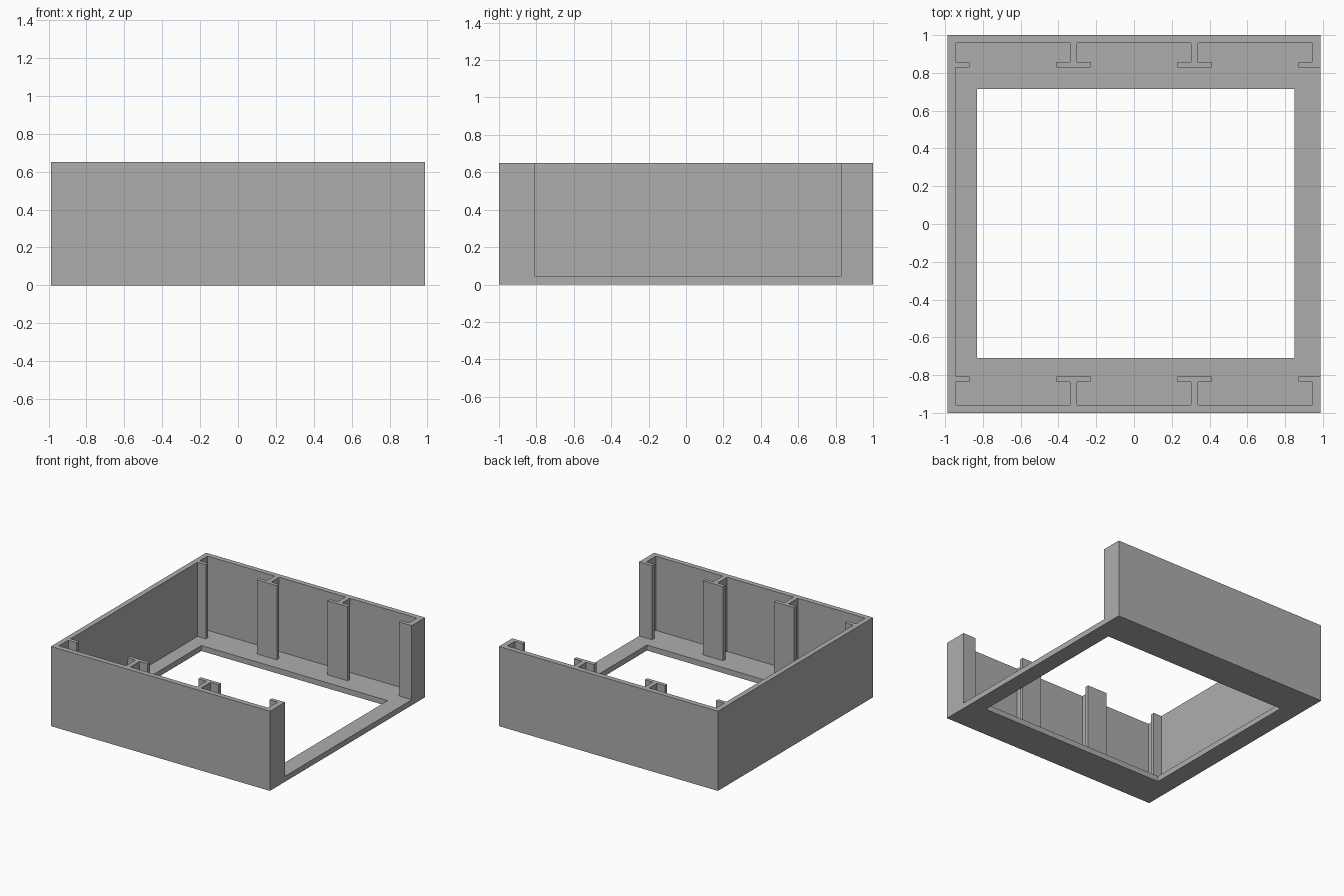
import bpy
import bmesh

if "Cube" in bpy.data.objects:
    bpy.data.objects.remove(bpy.data.objects["Cube"], do_unlink=True)

HALF_X, HEIGHT, FLOOR = 0.988, 0.65, 0.045
WALL = 0.958           # inner face of the front and back walls
LEFT_WALL = -0.945     # inner face of the closed side
LIP = 0.03             # thickness of the rail flanges

grey = bpy.data.materials.new("plain grey")
grey.use_nodes = True
colour = (0.42, 0.42, 0.42, 1)
grey.diffuse_color = colour
grey.node_tree.nodes["Principled BSDF"].inputs["Base Color"].default_value = colour


def prism(name, outline, z0, z1):
    """Extrude a flat outline from z0 to z1."""
    bm = bmesh.new()
    face = bm.faces.new([bm.verts.new((x, y, z0)) for x, y in outline])
    top = bmesh.ops.extrude_face_region(bm, geom=[face])["geom"]
    bmesh.ops.translate(bm, vec=(0, 0, z1 - z0),
                        verts=[v for v in top if isinstance(v, bmesh.types.BMVert)])
    bmesh.ops.recalc_face_normals(bm, faces=bm.faces)
    mesh = bpy.data.meshes.new(name)
    bm.to_mesh(mesh)
    bm.free()
    mesh.materials.append(grey)
    obj = bpy.data.objects.new(name, mesh)
    bpy.context.collection.objects.link(obj)
    return obj


def rect(x0, x1, y0, y1):
    return [(x0, y0), (x1, y0), (x1, y1), (x0, y1)]


def cavity_side(side, rail):
    """Inner outline along one wall, from the open end to the closed end."""
    wall, back = side * WALL, side * (rail + LIP)
    face = side * rail
    # Hooked end post
    pts = [(1.2, face), (0.872, face), (0.872, back), (0.943, back), (0.943, wall)]
    # T-shaped rails
    for x in (0.32, -0.32):
        pts += [(x + 0.019, wall), (x + 0.019, back), (x + 0.09, back), (x + 0.09, face),
                (x - 0.09, face), (x - 0.09, back), (x - 0.019, back), (x - 0.019, wall)]
    # Lip on the closed side
    pts += [(LEFT_WALL, wall), (LEFT_WALL, back), (-0.87, back), (-0.87, face),
            (LEFT_WALL, face)]
    return pts


tray = prism("tray", rect(-HALF_X, HALF_X, -1, 1), 0, HEIGHT)
cavity = prism("cavity_cutter",
               cavity_side(1, 0.828) + cavity_side(-1, 0.807)[::-1], FLOOR, 1)
opening = prism("floor_opening_cutter", rect(-0.83, 0.85, -0.71, 0.714), -0.2, 0.3)

# Hollow out the block and open its floor
for cutter in (cavity, opening):
    cutter.hide_render = True
    cut = tray.modifiers.new(cutter.name, "BOOLEAN")
    cut.operation = "DIFFERENCE"
    cut.solver = "EXACT"
    cut.object = cutter

depsgraph = bpy.context.evaluated_depsgraph_get()
result = bpy.data.meshes.new_from_object(tray.evaluated_get(depsgraph))
tray.modifiers.clear()
tray.data = result
for cutter in (cavity, opening):
    bpy.data.objects.remove(cutter, do_unlink=True)
